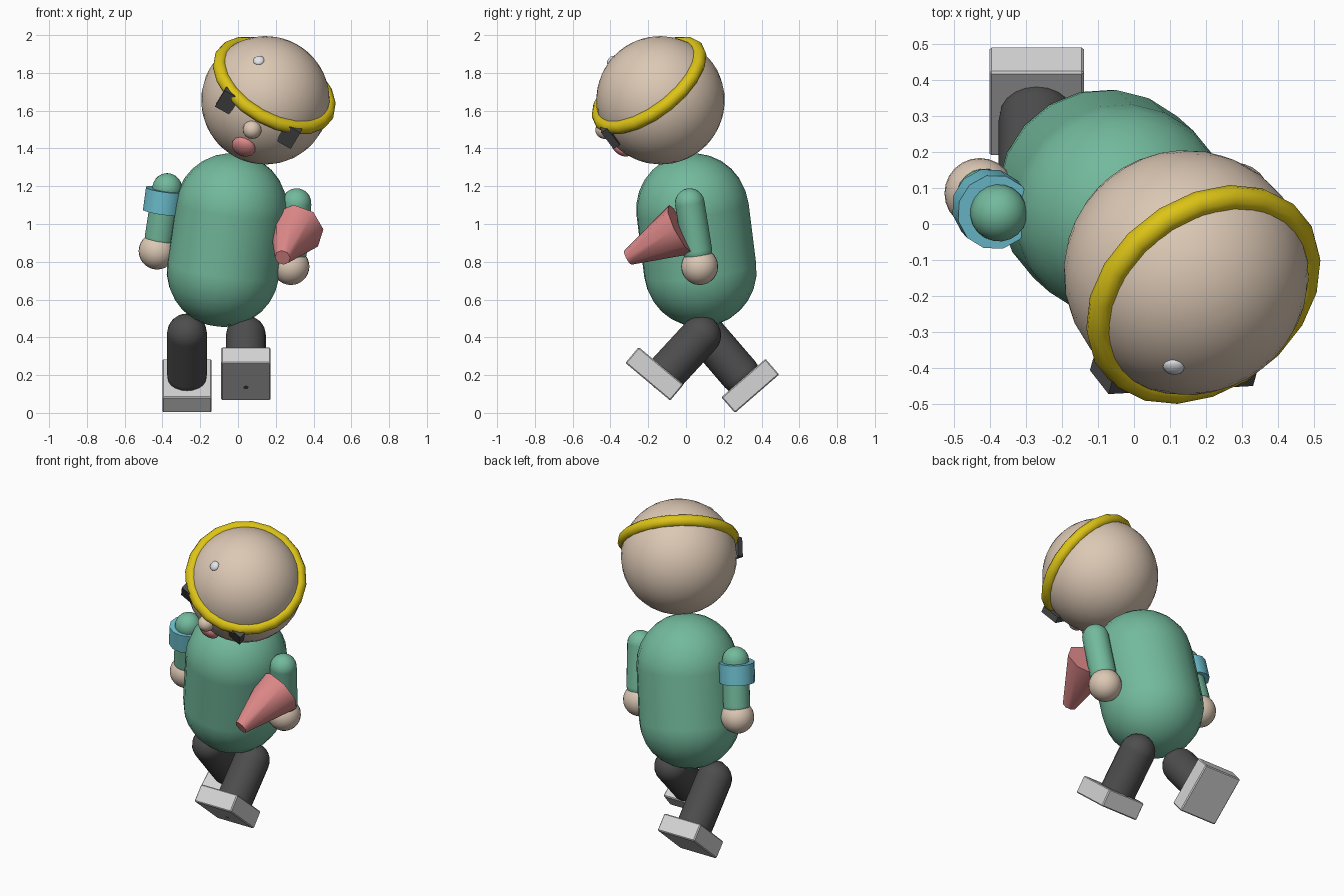
import bpy, math
from mathutils import Vector, Matrix

if "Cube" in bpy.data.objects:
    bpy.data.objects.remove(bpy.data.objects["Cube"])


def material(name, rgb):
    m = bpy.data.materials.new(name)
    m.diffuse_color = (*rgb, 1)
    m.use_nodes = True
    m.node_tree.nodes["Principled BSDF"].inputs["Base Color"].default_value = m.diffuse_color
    return m


SKIN = material("skin", (0.72, 0.58, 0.46))
GREEN = material("green cloth", (0.17, 0.49, 0.335))
YELLOW = material("yellow band", (0.72, 0.55, 0.008))
PINK = material("pink", (0.74, 0.25, 0.25))
BLUE = material("blue cuff", (0.155, 0.54, 0.64))
DARK = material("dark grey", (0.075, 0.075, 0.075))
PALE = material("pale grey", (0.66, 0.66, 0.66))
WHITE = material("white", (0.8, 0.82, 0.85))


def finish(name, mat, smooth=None):
    ob = bpy.context.object
    ob.name = name
    ob.data.materials.append(mat)
    if smooth:
        bpy.ops.object.shade_smooth_by_angle(angle=math.radians(smooth))
    return ob


def basis(axis, loc):
    """Matrix with local z along the axis."""
    return Matrix.Translation(loc) @ Vector(axis).to_track_quat('Z', 'Y').to_matrix().to_4x4()


def ball(name, mat, r, matrix, seg=20, rings=12, squash=1):
    bpy.ops.mesh.primitive_uv_sphere_add(segments=seg, ring_count=rings, radius=r)
    ob = finish(name, mat, 60)
    ob.matrix_world = matrix @ Matrix.Diagonal((1, 1, squash, 1))


def cone(name, mat, a, b, ra, rb, verts, smooth=50):
    a, b = Vector(a), Vector(b)
    bpy.ops.mesh.primitive_cone_add(vertices=verts, radius1=ra, radius2=rb, depth=(b - a).length)
    finish(name, mat, smooth).matrix_world = basis(b - a, (a + b) / 2)


def capsule(name, mat, a, b, r, seg=20, rings=12):
    axis = Vector(b) - Vector(a)
    ball(name + "_start", mat, r, basis(axis, a), seg, rings)
    ball(name + "_end", mat, r, basis(axis, b), seg, rings)
    cone(name + "_middle", mat, a, b, r, r, seg)


def box(name, mat, size, matrix, bevel=0):
    bpy.ops.mesh.primitive_cube_add(size=1)
    ob = finish(name, mat)
    ob.data.transform(Matrix.Diagonal((*size, 1)))
    ob.matrix_world = matrix
    if bevel:
        mod = ob.modifiers.new("soft_edges", 'BEVEL')
        mod.width = bevel
        mod.segments = 1


# Head frame: x to the side, -y along the nose, z through the crown
C = Vector((0.145, -0.135, 1.655))
up = Vector((0.43, -0.55, 0.715)).normalized()
face = Vector((-0.206, -0.868, -0.456))
face = (face - up * face.dot(up)).normalized()
side = up.cross(face)
HEAD = Matrix.Translation(C) @ Matrix((side, -face, up)).transposed().to_4x4()
ball("head", SKIN, 0.34, HEAD, 32, 20)

# Headband
bpy.ops.mesh.primitive_torus_add(major_radius=0.32, minor_radius=0.037,
                                 major_segments=20, minor_segments=10)
finish("headband", YELLOW, 60).matrix_world = HEAD @ Matrix.Translation((0, 0, 0.11))

# Eyes
for s in (-1, 1):
    box("eye", DARK, (0.09, 0.04, 0.12), HEAD @ Matrix.Translation((s * 0.185, -0.285, 0.07)))

# Nose, mouth and bead sit on the head surface
for name, mat, p, r, squash in (
        ("nose", SKIN, (0.075, -0.43, 1.5), 0.05, 1),
        ("mouth", PINK, (0.03, -0.34, 1.41), 0.066, 0.6),
        ("bead", WHITE, (0.11, -0.395, 1.865), 0.03, 0.6)):
    ball(name, mat, r, basis(Vector(p) - C, p), 14, 10, squash)

# Torso
capsule("torso", GREEN, (-0.08, 0.075, 0.755), (-0.035, 0.035, 1.075), 0.3, 20, 14)

# Arms and hands
for shoulder, wrist, hand in (
        ((-0.375, 0.03, 1.19), (-0.415, 0.075, 0.93), (-0.428, 0.085, 0.857)),
        ((0.31, 0.02, 1.11), (0.288, 0.06, 0.86), (0.28, 0.072, 0.775))):
    capsule("arm", GREEN, shoulder, wrist, 0.079)
    ball("hand", SKIN, 0.098, Matrix.Translation(hand), 24, 14)

# Cuff on one arm
cone("cuff", BLUE, (-0.402, 0.05, 1.063), (-0.386, 0.033, 1.182), 0.105, 0.105, 12, 40)

# Held cone
cone("held_cone", PINK, (0.312, -0.025, 0.972), (0.236, -0.308, 0.822), 0.145, 0.042, 8)

# Legs and shoes, one striding back and one forward
for hip, ankle, shoe, tilt in (
        ((-0.27, 0.10, 0.42), (-0.27, 0.285, 0.205), (-0.27, 0.34, 0.143), 41),
        ((0.042, 0.08, 0.41), (0.042, -0.10, 0.215), (0.042, -0.167, 0.207), -40)):
    capsule("leg", DARK, hip, ankle, 0.106)
    box("shoe", PALE, (0.262, 0.31, 0.11),
        Matrix.Translation(shoe) @ Matrix.Rotation(math.radians(tilt), 4, 'X'), 0.006)
